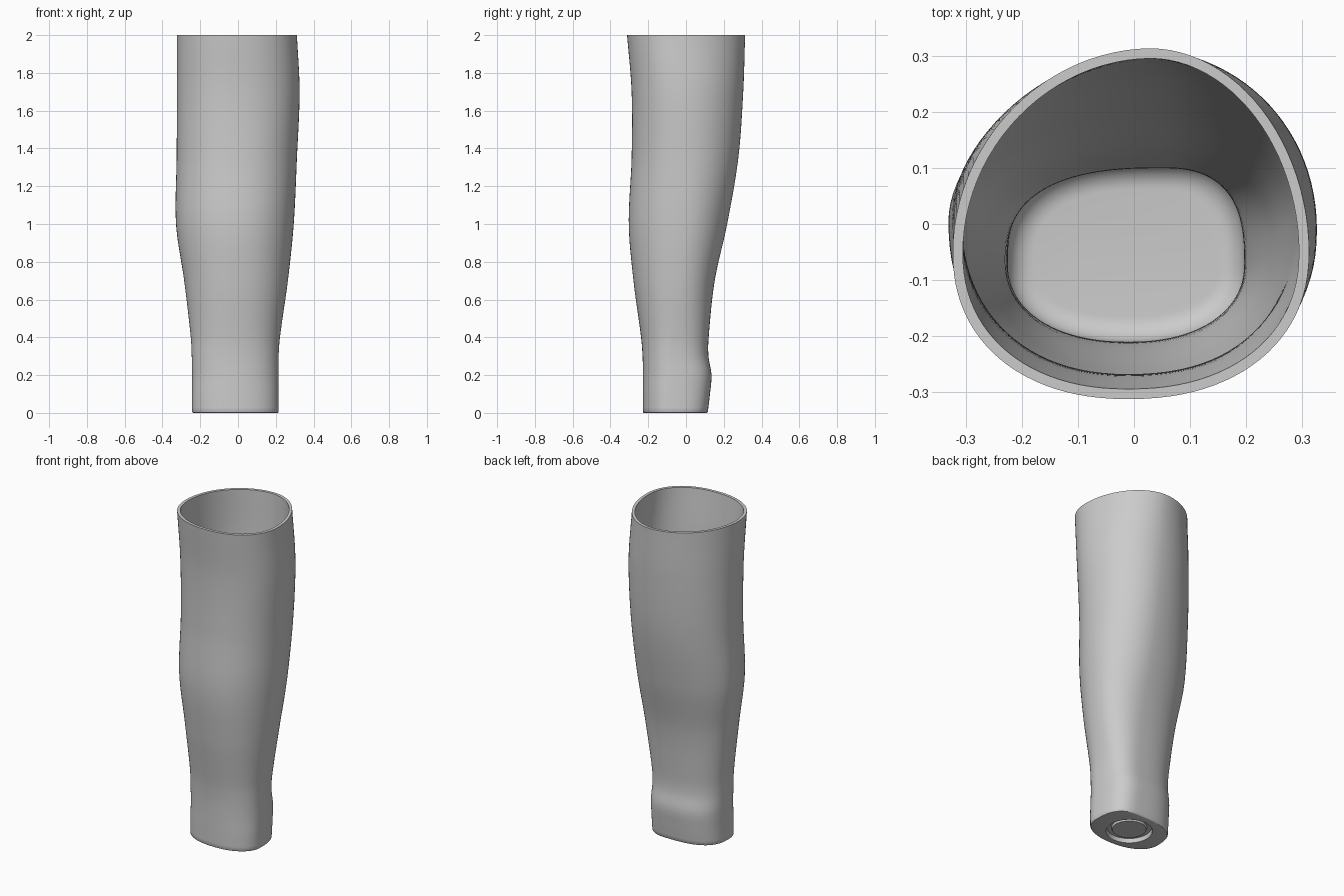
import bpy, bmesh, math
from mathutils import Vector

cube = bpy.data.objects.get("Cube")
if cube:
    bpy.data.objects.remove(cube, do_unlink=True)

SEGMENTS = 96
WALL = 0.018
FLOOR = 0.045
FILLET = 0.045

# Section extents: z, left-hand x, right-hand x, front y, back y,
# y of the side extremes, x of the back extreme, corner fullness at the back
SECTIONS = [
    (0.0, -.243, .215, -.228, .115, -.08, .05, 2.8),
    (0.1, -.243, .215, -.228, .127, -.08, .05, 2.8),
    (0.2, -.243, .215, -.228, .135, -.07, .05, 2.7),
    (0.3, -.245, .215, -.230, .119, -.07, .05, 2.6),
    (0.4, -.250, .222, -.238, .120, -.06, .05, 2.5),
    (0.7, -.285, .264, -.278, .152, -.03, .05, 2.2),
    (1.0, -.328, .295, -.303, .218, 0, .05, 2),
    (1.35, -.325, .312, -.288, .277, .01, .05, 2),
    (1.7, -.323, .326, -.288, .303, -.01, .04, 2),
    (2.0, -.323, .312, -.312, .313, -.05, .03, 1.95),
]


def section_at(z):
    """Smoothly interpolate the section table at height z."""
    last = len(SECTIONS) - 1
    i = max(k for k in range(last) if SECTIONS[k][0] <= z + 1e-6)
    a, b = SECTIONS[i], SECTIONS[i + 1]
    before, after = SECTIONS[max(i - 1, 0)], SECTIONS[min(i + 2, last)]
    h = b[0] - a[0]
    t = (z - a[0]) / h
    result = []
    for k in range(1, len(a)):
        m0 = h * (b[k] - before[k]) / (b[0] - before[0])
        m1 = h * (after[k] - a[k]) / (after[0] - a[0])
        result.append(a[k] + m0 * t + (3 * (b[k] - a[k]) - 2 * m0 - m1) * t**2
                      + (2 * (a[k] - b[k]) + m0 + m1) * t**3)
    return result


def outline(z, inset=0.0, height=None):
    """Egg-shaped loop from four elliptical quarters."""
    left, right, front, back, side_y, back_x, fullness = section_at(z)
    left, right = left + inset, right - inset
    front, back = front + inset, back - inset
    points = []
    for i in range(SEGMENTS):
        angle = math.tau * i / SEGMENTS
        c, s = math.cos(angle), math.sin(angle)
        power = 2 / (fullness if s > 0 else 2.2)
        cx = back_x if s > 0 else -0.01
        x = cx + (right - cx if c > 0 else cx - left) * math.copysign(abs(c)**power, c)
        y = side_y + (back - side_y if s > 0 else side_y - front) * math.copysign(abs(s)**power, s)
        points.append(Vector((x, y, z if height is None else height)))
    return points


def circle(radius, z):
    return [Vector((-0.015 + radius * math.cos(math.tau * i / SEGMENTS),
                    -0.06 + radius * math.sin(math.tau * i / SEGMENTS), z))
            for i in range(SEGMENTS)]


# Underside recess, outer wall, rim, inner wall and floor as one run of loops
loops = [circle(r, z) for r, z in
         ((0.095, 0.012), (0.10, 0.025), (0.125, 0.025), (0.13, 0))]
loops += [outline(0, 0.006), outline(0, 0.003, 0.001)]
loops += [outline(0.006 + 1.994 * i / 90) for i in range(91)]
start = FLOOR + FILLET
loops += [outline(2 + (start - 2) * i / 80, WALL) for i in range(81)]
for i in range(1, 9):
    a = math.pi / 2 * i / 8
    loops.append(outline(start, WALL + FILLET * (1 - math.cos(a)),
                         start - FILLET * math.sin(a)))

bm = bmesh.new()
rings = [[bm.verts.new(p) for p in loop] for loop in loops]
for lower, upper in zip(rings, rings[1:]):
    for i in range(SEGMENTS):
        j = (i + 1) % SEGMENTS
        bm.faces.new((lower[i], lower[j], upper[j], upper[i]))
bm.faces.new(rings[0][::-1])
bm.faces.new(rings[-1])
bmesh.ops.recalc_face_normals(bm, faces=bm.faces)

mesh = bpy.data.meshes.new("hollow_sleeve")
bm.to_mesh(mesh)
bm.free()
sleeve = bpy.data.objects.new("hollow_sleeve", mesh)
bpy.context.collection.objects.link(sleeve)

# Plain grey surface
grey = bpy.data.materials.new("plain_grey")
grey.use_nodes = True
color = (0.6, 0.6, 0.6, 1)
grey.diffuse_color = color
grey.node_tree.nodes["Principled BSDF"].inputs["Base Color"].default_value = color
mesh.materials.append(grey)

# Smooth walls with crisp rim and recess edges
bpy.ops.object.select_all(action="DESELECT")
sleeve.select_set(True)
bpy.context.view_layer.objects.active = sleeve
bpy.ops.object.shade_smooth_by_angle(angle=math.radians(35))
